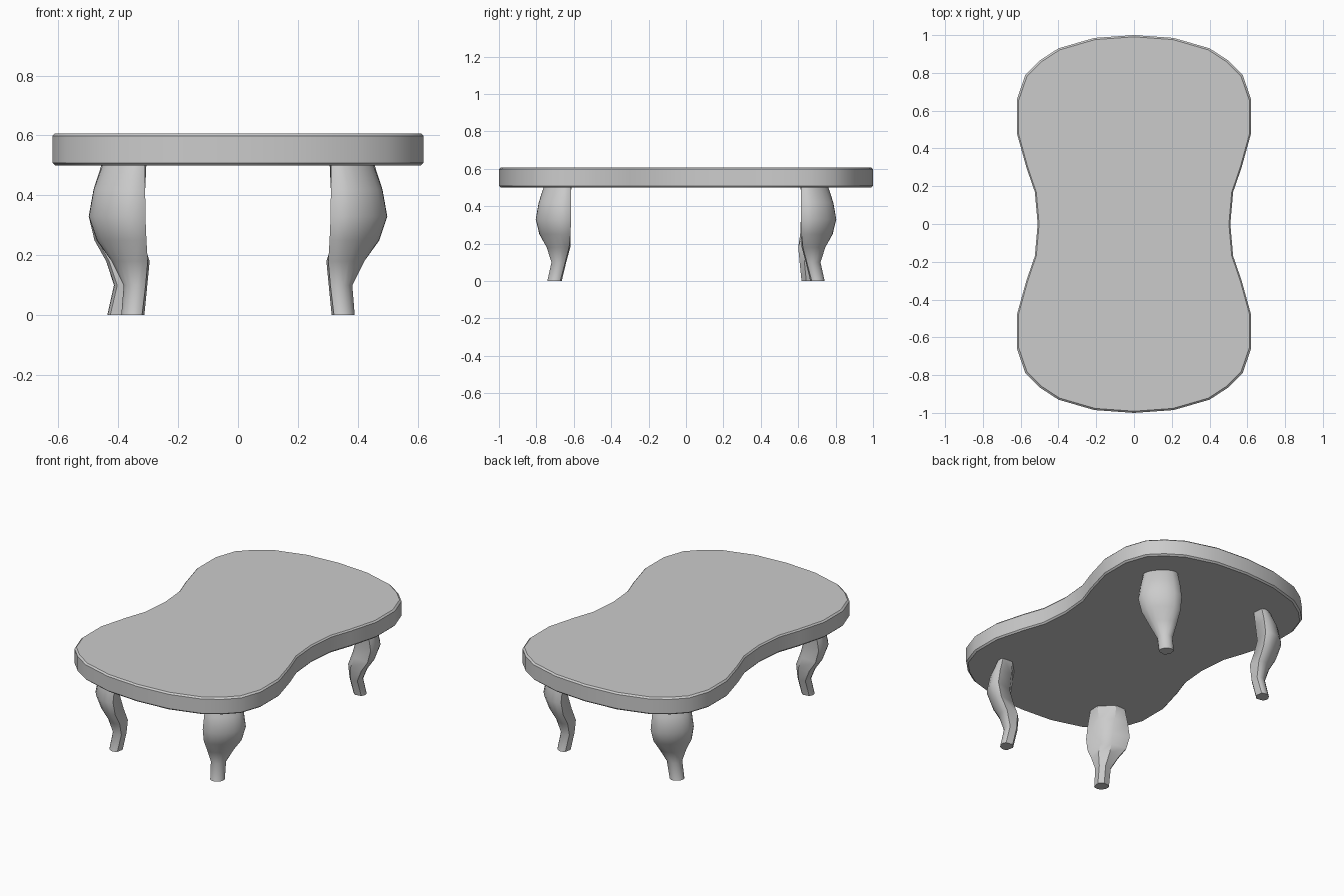
import bpy
import bmesh
from math import sin, cos, pi, radians, sqrt

cube = bpy.data.objects.get("Cube")
if cube:
    bpy.data.objects.remove(cube, do_unlink=True)

grey = bpy.data.materials.new("plain grey")
grey.use_nodes = True
colour = (0.6, 0.6, 0.6, 1)
grey.diffuse_color = colour
grey.node_tree.nodes["Principled BSDF"].inputs["Base Color"].default_value = colour


def loft(name, rings, angle):
    """Skin a list of equal rings, cap both ends and shade smooth."""
    bm = bmesh.new()
    loops = [[bm.verts.new(p) for p in ring] for ring in rings]
    n = len(loops[0])
    for a, b in zip(loops, loops[1:]):
        for i in range(n):
            j = (i + 1) % n
            bm.faces.new((a[i], a[j], b[j], b[i]))
    bm.faces.new(loops[0])
    bm.faces.new(loops[-1])
    bmesh.ops.recalc_face_normals(bm, faces=bm.faces)
    mesh = bpy.data.meshes.new(name)
    bm.to_mesh(mesh)
    bm.free()
    mesh.materials.append(grey)
    obj = bpy.data.objects.new(name, mesh)
    bpy.context.collection.objects.link(obj)
    bpy.ops.object.select_all(action="DESELECT")
    obj.select_set(True)
    bpy.context.view_layer.objects.active = obj
    bpy.ops.object.shade_smooth_by_angle(angle=radians(angle))
    return obj


# Waisted table top: one quarter outline mirrored round both axes
quarter = [(0, 1), (0.21, 0.985), (0.4, 0.93), (0.5, 0.865), (0.575, 0.79),
           (0.62, 0.66), (0.62, 0.48), (0.57, 0.3), (0.525, 0.17), (0.51, 0)]
half = quarter + [(x, -y) for x, y in quarter[-2::-1]]
outline = half + [(-x, y) for x, y in half[-2:0:-1]]


def top_ring(inset, z):
    return [(x * (1 - inset / 0.6), y * (1 - inset), z) for x, y in outline]


loft("table_top", [top_ring(0.009, 0.5), top_ring(0, 0.509),
                   top_ring(0, 0.598), top_ring(0.009, 0.607)], 35)

# Leg levels: height, inner depth and half width, side depth and half width,
# outer depth, sideways sweep
levels = [
    (0.00, -0.054, 0.018, -0.019, 0.042, 0.018, 0.033),
    (0.10, -0.078, 0.018, -0.044, 0.044, -0.004, 0.023),
    (0.18, -0.085, 0.032, -0.030, 0.078, 0.022, 0.013),
    (0.25, -0.062, 0.032, 0.000, 0.110, 0.062, 0.005),
    (0.33, -0.042, 0.032, 0.014, 0.124, 0.090, 0),
    (0.42, -0.052, 0.045, 0.004, 0.113, 0.073, 0),
    (0.51, -0.060, 0.055, -0.012, 0.096, 0.032, 0),
]


def leg(name, sx, sy, sweep):
    rings = []
    for z, inner, h, side, w, outer, t in levels:
        section = [(inner, h), (inner, -h)]
        for i in range(9):
            a = pi * i / 8
            section.append((side + (outer - side) * sin(a), -w * cos(a)))
        rings.append([(sx * (0.387 + (u - v - sweep * t) / sqrt(2)),
                       sy * (0.692 + (u + v + sweep * t) / sqrt(2)), z)
                      for u, v in section])
    loft(name, rings, 40)


# Four curved legs; the back right one sweeps the other way
leg("front_left_leg", 1, -1, 1)
leg("front_right_leg", -1, -1, 1)
leg("back_left_leg", 1, 1, 1)
leg("back_right_leg", -1, 1, -1)
